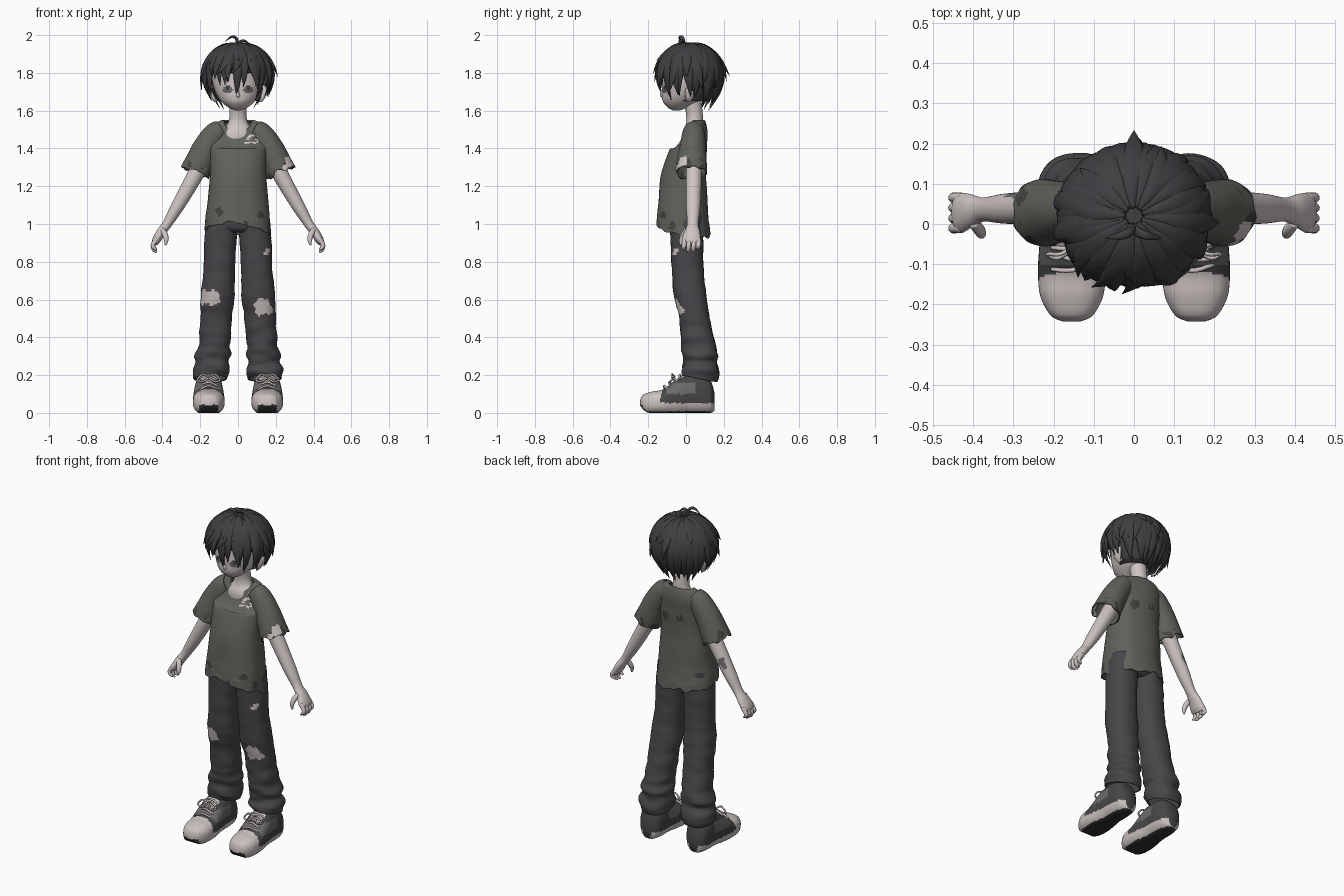
import bpy, bmesh, math, random
from mathutils import Vector, noise

random.seed(4)
if "Cube" in bpy.data.objects:
    bpy.data.objects.remove(bpy.data.objects["Cube"])


def material(name, r, g, b):
    m = bpy.data.materials.new(name)
    m.use_nodes = True
    m.diffuse_color = (r, g, b, 1)
    bsdf = m.node_tree.nodes["Principled BSDF"]
    bsdf.inputs["Base Color"].default_value = (r, g, b, 1)
    bsdf.inputs["Roughness"].default_value = 0.8
    return m


skin = material("pale skin", .62, .56, .55)
black = material("hair charcoal", .052, .048, .052)
olive = material("shirt olive grey", .118, .118, .104)
stain = material("shirt stain", .055, .054, .05)
denim = material("trouser charcoal", .066, .061, .068)
white = material("shoe off white", .6, .54, .53)
panel = material("shoe mid grey", .15, .145, .145)
upper = material("shoe dark grey", .065, .062, .064)
tread = material("tread black", .03, .029, .031)


def smooth_rows(rows, sub):
    """Catmull-Rom interpolation of (x, y, z, ra, rb) rows."""
    out = []
    for i in range(len(rows) - 1):
        q = [rows[max(0, i - 1)], rows[i], rows[i + 1], rows[min(len(rows) - 1, i + 2)]]
        for k in range(sub):
            t = k / sub
            out.append([.5 * (2 * b + (c - a) * t + (2 * a - 5 * b + 4 * c - d) * t * t
                              + (3 * b - a - 3 * c + d) * t ** 3) for a, b, c, d in zip(*q)])
    return out + [list(rows[-1])]


def loft(bm, rows, seg=32, sub=6, axis=(0, 1, 0), tangent=None, power=2, warp=None, caps=True):
    """Skin elliptical rings along a path; rb lies along axis, ra across it."""
    pts, axis, rings = smooth_rows(rows, sub), Vector(axis), []
    for i, p in enumerate(pts):
        c = Vector(p[:3])
        t = Vector(tangent) if tangent else \
            (Vector(pts[min(i + 1, len(pts) - 1)][:3]) - Vector(pts[max(i - 1, 0)][:3])).normalized()
        b = (axis - t * axis.dot(t)).normalized()
        a = b.cross(t)
        ring = []
        for k in range(seg):
            u = math.tau * k / seg
            cu, su = (math.copysign(abs(f) ** (2 / power), f) for f in (math.cos(u), math.sin(u)))
            co = c + a * max(p[3], .001) * cu + b * max(p[4], .001) * su
            ring.append(bm.verts.new(warp(co) if warp else co))
        rings.append(ring)
    for r, s in zip(rings, rings[1:]):
        for k in range(seg):
            bm.faces.new((r[k], r[k - 1], s[k - 1], s[k]))
    if caps:
        bm.faces.new(rings[0])
        bm.faces.new(rings[-1])


def finish(name, bm, mats, rule=None, cloth=0):
    bmesh.ops.recalc_face_normals(bm, faces=bm.faces)
    bm.normal_update()
    for f in bm.faces:
        f.smooth = True
        if rule:
            f.material_index = rule(f.calc_center_median(), f.normal)
    me = bpy.data.meshes.new(name)
    bm.to_mesh(me)
    bm.free()
    ob = bpy.data.objects.new(name, me)
    bpy.context.collection.objects.link(ob)
    for m in mats:
        me.materials.append(m)
    if cloth:
        mod = ob.modifiers.new("cloth thickness", "SOLIDIFY")
        mod.thickness, mod.offset = cloth, -1
    return ob


def spot(c, spots):
    """True inside any ragged blot (x, y, z, radius)."""
    return any((c - Vector(s[:3])).length + .014 * noise.noise(c * 50) < s[3] for s in spots)


def clamp(v):
    return max(0, min(1, v))


UP = (0, 0, 1)

# Head with painted eyes
def face_rule(c, n):
    dx, dz = (abs(c.x) - .055) / .027, (c.z - 1.712) / .019
    if c.y > -.04 or dx * dx + dz * dz > 1:
        return 0
    return 2 if dz > .45 or abs(dx) < .3 and dz > -.4 else 1


bm = bmesh.new()
loft(bm, [(0, -.05, 1.602, .015, .02), (0, -.045, 1.617, .05, .052), (0, -.025, 1.65, .09, .098),
          (0, 0, 1.7, .12, .128), (0, .02, 1.77, .138, .145), (0, .025, 1.85, .135, .148),
          (0, .03, 1.92, .09, .11), (0, .03, 1.945, .02, .02)], 96, 8, tangent=UP)
finish("head", bm, [skin, panel, black], face_rule)

bm = bmesh.new()
loft(bm, [(0, -.118, 1.668, .004, .006), (0, -.124, 1.678, .011, .014), (0, -.122, 1.71, .004, .01)],
     12, 4, tangent=UP)
finish("nose", bm, [skin])

bm = bmesh.new()
for s in (-1, 1):
    loft(bm, [(s * .118, .015, 1.645, .006, .008), (s * .132, .018, 1.67, .013, .022),
              (s * .142, .026, 1.71, .013, .03), (s * .135, .03, 1.735, .006, .012)], 16, 4, tangent=UP)
finish("ears", bm, [skin])

bm = bmesh.new()
loft(bm, [(0, .03, 1.4, .1, .05), (0, .035, 1.48, .088, .055), (0, .045, 1.53, .055, .045),
          (0, .045, 1.58, .045, .044), (0, .03, 1.66, .05, .05)], tangent=UP)
finish("neck", bm, [skin])

# Hair cap, cut away over the face
CZ = 1.79


def hair_point(a, th, push=0):
    """Point on the hair dome at azimuth a and polar angle th, dropping below the equator."""
    if th < math.pi / 2:
        z, r = CZ + .165 * math.cos(th), math.sin(th)
    else:
        drop = .165 * (th - math.pi / 2)
        z, r = CZ - drop, 1 - .5 * (drop / .19) ** 2
    r += push
    return (.178 * r * math.cos(a), .02 + .168 * r * math.sin(a), z)


bm = bmesh.new()
loft(bm, [(0, .035, 1.65, .11, .09), (0, .03, 1.72, .145, .135), (0, .02, 1.8, .168, .16),
          (0, .02, 1.88, .145, .14), (0, .02, 1.93, .09, .085), (0, .02, 1.948, .02, .02)], 48, tangent=UP)
bmesh.ops.delete(bm, geom=[f for f in bm.faces if f.calc_center_median().z < 1.8
                           and f.calc_center_median().y < .03], context="FACES")
finish("hair_cap", bm, [black], cloth=.006)


# Hair locks sweeping down from the crown
def lock(bm, a, th0, th1, width, flare, twist):
    rows = []
    for i, w in enumerate((.45, .9, 1, .85, .5, .03)):
        u = i / 5
        p = hair_point(a + twist * u * u, th0 + (th1 - th0) * u, .015 + flare * u ** 3)
        rows.append((*p, .014 * w, width * w * (.4 + .6 * min(1, 2 * u))))
    loft(bm, rows, 10, 4, axis=(-math.sin(a), math.cos(a), 0))


def tip_angle(z):
    return math.pi / 2 + (CZ - z) / .165


bm = bmesh.new()
COUNT = 30
for i in range(COUNT):
    a = math.tau * i / COUNT - math.pi / 2
    d = min(i, COUNT - i) * 360 / COUNT
    z = 1.675 if d < 10 else 1.735 if d < 45 else 1.665 if d < 115 else 1.615
    lock(bm, a, .15, tip_angle(z + random.uniform(-.015, .02)), .03 if d < 60 else .036,
         random.uniform(0, .1), random.uniform(-.2, .2))
for i in range(24):
    a = math.tau * (i + random.random() * .7) / 24
    lock(bm, a, .12, tip_angle(random.uniform(1.7, 1.8)), .034,
         random.uniform(.05, .2), random.uniform(-.35, .35))
for i in range(9):
    lock(bm, math.tau * i / 9 + .3, .1, random.uniform(1.1, 1.45), .032,
         random.uniform(.06, .16), random.uniform(-.4, .4))
lock(bm, math.pi / 2, .3, 1.62, .03, .25, 0)
finish("hair_locks", bm, [black])

bm = bmesh.new()
for s, top in ((-1, 1.995), (1, 1.975)):
    loft(bm, [(0, -.01, 1.945, .008, .012), (s * .01, -.02, top - .012, .008, .012),
              (s * .035, -.03, top - .005, .006, .01), (s * .07, -.035, top - .03, .001, .001)], 10)
finish("hair_sprig", bm, [black])


# Shirt body with scooped neckline and ragged hem
def shirt_warp(co):
    z = co.z - 1.2 * clamp((co.z - 1.4) / .13) * max(0, .04 - co.y)
    low = clamp((1.12 - co.z) / .15)
    z += low * (max(0, -co.y) * .35 - co.x * .1 + .025 * noise.noise(co * 22))
    crease = .006 * noise.noise(Vector((co.x * 9, co.y * 9, co.z * 6)))
    return Vector((co.x * (1 + crease * 5), co.y + crease, z))


def shirt_rule(c, n):
    if c.y < 0 and .055 < c.x - (c.z - 1.47) * .5 < .125 and 1.425 < c.z < 1.53 \
            and noise.noise(Vector((c.x * 40 + c.z * 30, 0, c.z * 110))) > .1:
        return 2
    return 1 if spot(c, [(.12, -.12, 1.045, .022), (-.1, -.13, 1.065, .025), (.04, -.15, 1.0, .014),
                         (.07, .1, 1.36, .026), (-.04, .1, 1.37, .022), (.16, -.07, .99, .02)]) else 0


bm = bmesh.new()
loft(bm, [(0, -.015, .945, .178, .142), (0, -.017, 1.02, .172, .137), (0, -.017, 1.1, .164, .132),
          (0, -.012, 1.25, .15, .12), (0, .01, 1.4, .152, .098), (0, .035, 1.48, .148, .078),
          (0, .045, 1.53, .122, .062), (0, .045, 1.55, .085, .054), (0, .045, 1.543, .072, .046)],
     96, 10, tangent=UP, power=2.3, warp=shirt_warp, caps=False)
finish("shirt_body", bm, [olive, stain, skin], shirt_rule, .007)

for s, side in ((1, "left"), (-1, "right")):
    # Sleeve
    def sleeve_warp(co):
        return co + Vector((s * .012, 0, -.02)) * noise.noise(co * 24) * clamp((1.4 - co.z) / .1)

    def sleeve_rule(c, n):
        if s > 0 and spot(c, [(.275, -.02, 1.33, .032), (.25, -.045, 1.3, .015)]):
            return 2
        edge = (abs(c.x) - .225) * .5 - (c.z - 1.275) * .87
        return 1 if edge > -.04 and noise.noise(c * 24) > .12 else 0

    bm = bmesh.new()
    loft(bm, [(s * .085, .042, 1.5, .05, .05), (s * .12, .04, 1.475, .064, .06),
              (s * .17, .035, 1.4, .071, .07), (s * .205, .03, 1.325, .076, .08),
              (s * .228, .028, 1.272, .082, .084)], 64, 8, warp=sleeve_warp, caps=False)
    finish(side + "_sleeve", bm, [olive, stain, skin], sleeve_rule, .007)

    # Arm and palm
    def bruise(c, n):
        return 1 if s < 0 and spot(c, [(-.29, .075, 1.17, .02), (-.31, .075, 1.145, .016)]) else 0

    bm = bmesh.new()
    loft(bm, [(s * .14, .045, 1.45, .045, .045), (s * .2, .042, 1.31, .044, .043),
              (s * .262, .04, 1.195, .04, .041), (s * .325, .038, 1.085, .034, .037),
              (s * .375, .036, 1.0, .025, .03), (s * .408, .033, .955, .024, .042),
              (s * .432, .028, .915, .022, .05), (s * .44, .026, .895, .014, .044)], 40, 8)
    finish(side + "_arm", bm, [skin, panel], bruise)

    # Fingers and thumb
    bm = bmesh.new()
    for i, y in enumerate((.066, .041, .015, -.01)):
        end = .845 + .012 * abs(i - 1.6)
        loft(bm, [(s * .428, y, .925, .013, .012), (s * .45, y, .89, .012, .0125),
                  (s * .444, y - .003, end + .012, .01, .011), (s * .43, y - .004, end, .004, .004)], 12, 4)
    loft(bm, [(s * .4, .005, .97, .014, .014), (s * .385, -.015, .94, .015, .014),
              (s * .38, -.026, .91, .011, .011), (s * .385, -.028, .888, .004, .004)], 12, 4)
    finish(side + "_fingers", bm, [skin])

    # Trouser leg, bunched at the ankle and torn at the knee
    def leg_warp(co):
        w = .004 + .012 * clamp((.5 - co.z) / .25)
        k = w * noise.noise(Vector((co.x * 8, co.y * 8, co.z * 22)))
        out = Vector((co.x - s * .12, co.y - .04, 0)).normalized()
        fringe = -.02 * clamp((.24 - co.z) / .05) * (co.y - .03) / .1
        return co + out * k + Vector((0, 0, fringe))

    tears = [(.13, -.05, .56, .046), (.165, -.04, .545, .03), (.155, -.055, .85, .016)] if s > 0 else \
        [(-.135, -.055, .61, .042), (-.175, -.035, .615, .04), (-.19, .0, .585, .015)]
    bm = bmesh.new()
    loft(bm, [(s * x, y, z, a, b) for x, y, z, a, b in (
        (.085, 0, 1.05, .08, .09), (.093, .004, .92, .085, .086), (.1, .01, .75, .083, .084),
        (.108, .022, .62, .09, .086), (.115, .04, .53, .084, .081), (.12, .055, .43, .083, .084),
        (.127, .067, .35, .083, .09), (.132, .073, .305, .094, .094), (.135, .073, .27, .086, .087),
        (.143, .076, .225, .098, .096), (.145, .076, .19, .088, .09))],
        72, 10, tangent=UP, power=2.2, warp=leg_warp, caps=False)
    finish(side + "_trouser_leg", bm, [denim, skin], lambda c, n: 1 if spot(c, tears) else 0, .007)

    # Shoe
    cx = s * .155

    def shoe_rule(c, n):
        rim = .052 + .012 * clamp((-.1 - c.y) / .1)
        if c.z < .008 or c.z < .045 and c.y < -.21 and abs(c.x - cx) < .05:
            return 3
        if c.z < rim or c.y < -.135 + .3 * (c.z - .08):
            return 0
        if c.z > .165 and c.y < -.015 and abs(c.x - cx) < .04:
            return 0
        if -.1 < c.y < .05 and .1 < c.z < .16:
            return 1
        return 2

    bm = bmesh.new()
    loft(bm, [(cx, -.243, .045, .02, .02), (cx, -.228, .05, .052, .045), (cx, -.18, .053, .078, .06),
              (cx, -.12, .058, .084, .067), (cx, -.06, .08, .081, .09), (cx, 0, .1, .076, .105),
              (cx, .08, .1, .073, .105), (cx, .13, .085, .06, .085), (cx, .15, .06, .03, .05)],
         64, 10, axis=UP, tangent=(0, 1, 0), power=2.5,
         warp=lambda co: Vector((co.x, co.y, max(co.z, .05 * clamp((-.19 - co.y) / .06) ** 2))))
    finish(side + "_shoe", bm, [white, panel, upper, tread], shoe_rule)

    # Laces and bow
    bm = bmesh.new()
    for i in range(4):
        y = -.115 + .027 * i
        z = .137 + .7 * (y + .12)
        tilt = .008 * (-1) ** i
        loft(bm, [(cx - .05, y + .01 - tilt, z - .018, .005, .005), (cx, y, z + .003, .006, .006),
                  (cx + .05, y + .01 + tilt, z - .018, .005, .005)], 8, 4)
    for k in (-1, 1):
        loft(bm, [(cx, -.06, .19, .005, .005), (cx + k * .03, -.075, .205, .005, .005),
                  (cx + k * .06, -.075, .175, .005, .005), (cx + k * .035, -.085, .165, .005, .005),
                  (cx, -.065, .185, .005, .005)], 8, 5)
    finish(side + "_laces", bm, [white])

# Trouser seat under the shirt
bm = bmesh.new()
loft(bm, [(0, .003, .955, .1, .06), (0, .002, .985, .165, .085), (0, 0, 1.08, .15, .09)], tangent=UP)
finish("trouser_seat", bm, [denim])
